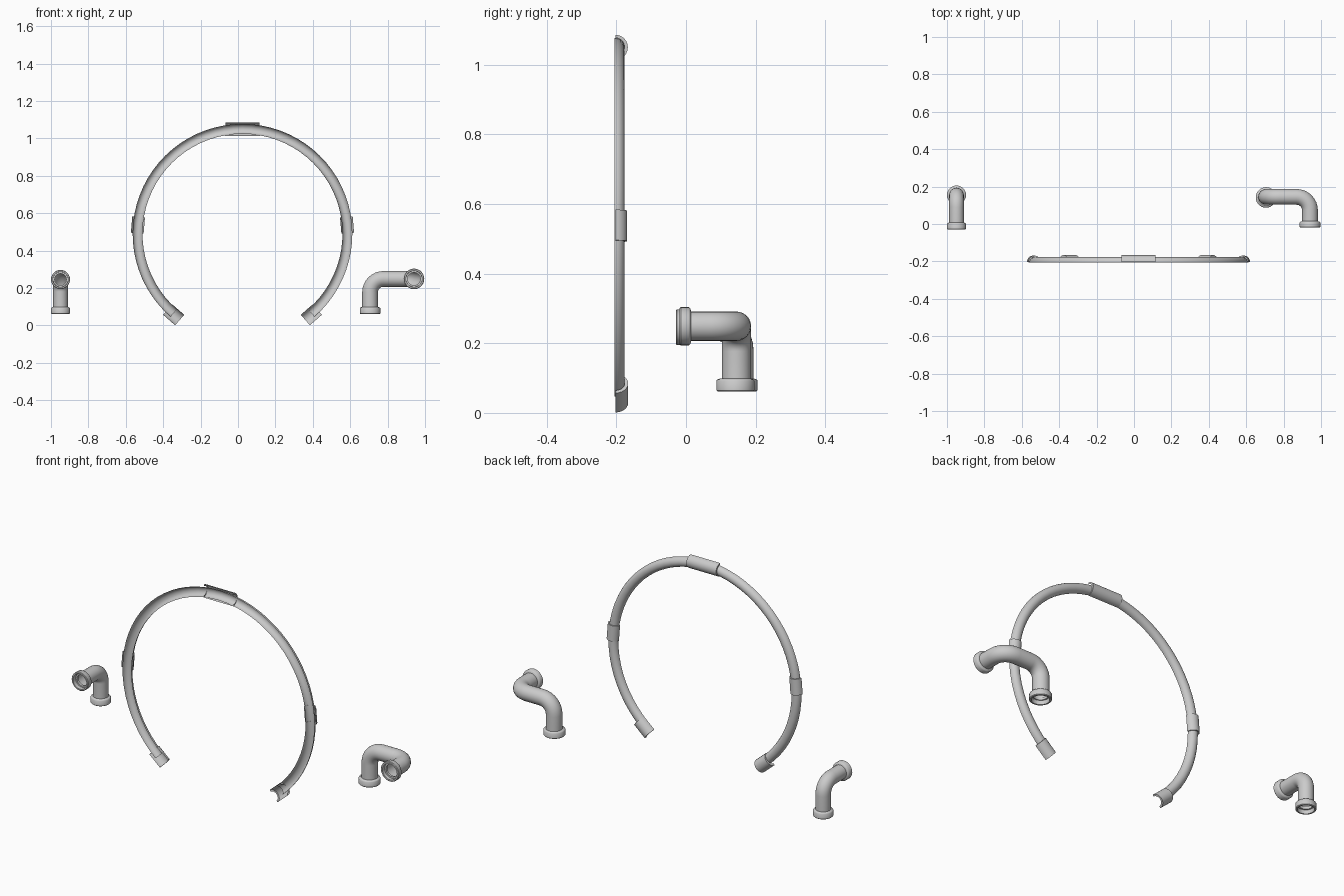
import bpy, bmesh, math
from mathutils import Vector, Matrix

if "Cube" in bpy.data.objects:
    bpy.data.objects.remove(bpy.data.objects["Cube"])

RING = Vector((0.024, -0.203, 0.49))
RING_R = 0.561


def finish(name, bm, angle=40):
    bmesh.ops.remove_doubles(bm, verts=bm.verts, dist=1e-5)
    bmesh.ops.recalc_face_normals(bm, faces=bm.faces)
    me = bpy.data.meshes.new(name)
    bm.to_mesh(me)
    bm.free()
    ob = bpy.data.objects.new(name, me)
    bpy.context.collection.objects.link(ob)
    bpy.ops.object.select_all(action='DESELECT')
    ob.select_set(True)
    bpy.context.view_layer.objects.active = ob
    bpy.ops.object.shade_smooth_by_angle(angle=math.radians(angle))
    return ob


def skin(bm, rows, closed=False):
    """Join rows of points into a strip surface."""
    vs = [[bm.verts.new(p) for p in r] for r in rows]
    n = len(vs[0])
    for a, b in zip(vs, vs[1:]):
        for i in range(n if closed else n - 1):
            j = (i + 1) % n
            bm.faces.new((a[i], a[j], b[j], b[i]))


def fillet(points, radius, steps=8):
    """Round the right-angled corners of a path."""
    pts = [Vector(p) for p in points]
    out = [pts[0]]
    for a, b, c in zip(pts, pts[1:], pts[2:]):
        u, v = (a - b).normalized(), (c - b).normalized()
        centre = b + (u + v) * radius
        for k in range(steps + 1):
            t = math.pi / 2 * k / steps
            out.append(centre - v * radius * math.cos(t) - u * radius * math.sin(t))
    return out + [pts[-1]]


def pipe(name, path, r, sides=24):
    bm = bmesh.new()
    rows, prev, ref = [], None, None
    for i, p in enumerate(path):
        d = (path[min(i + 1, len(path) - 1)] - path[max(i - 1, 0)]).normalized()
        if prev is None:
            ref = d.orthogonal().normalized()
        else:
            ref = prev.rotation_difference(d) @ ref
        prev = d
        s = d.cross(ref)
        rows.append([p + r * (ref * math.cos(2 * math.pi * k / sides)
                              + s * math.sin(2 * math.pi * k / sides)) for k in range(sides)])
    skin(bm, rows, True)
    finish(name, bm)


def flange(name, mouth, inward, big, small, depth, sides=28):
    """Hollow collar turned around a pipe mouth."""
    prof = [(small, depth + 0.003), (big - 0.003, depth), (big, depth - 0.004), (big, 0.003),
            (big - 0.003, 0), (small + 0.002, 0), (small + 0.001, depth * 0.6),
            (small - 0.008, depth * 0.6), (small - 0.008, depth)]
    q = Vector((0, 0, 1)).rotation_difference(Vector(inward))
    bm = bmesh.new()
    skin(bm, [[Vector(mouth) + q @ Vector((r * math.cos(2 * math.pi * k / sides),
              r * math.sin(2 * math.pi * k / sides), h)) for k in range(sides)]
              for r, h in prof], True)
    finish(name, bm)


def half_collar(name, dx, dz, tilt, length, r, tube_r=0.027, sides=12):
    """Half-round sleeve, open to the front; tilt turns it within the ring plane."""
    m = Matrix.Translation(RING + Vector((dx, 0, dz))) @ Matrix.Rotation(-math.radians(tilt), 4, 'Y')
    h = length / 2
    prof = [(tube_r, -h), (r, -h), (r, h), (tube_r, h)]
    bm = bmesh.new()
    skin(bm, [[m @ Vector((x, q * math.sin(math.pi * k / sides), q * math.cos(math.pi * k / sides)))
               for k in range(sides + 1)] for q, x in prof])
    finish(name, bm)


# Half-round ring channel, open at the bottom and toward the front
bm = bmesh.new()
rows = []
for i in range(57):
    a = math.radians(-139 + 278 * i / 56)
    out = Vector((math.sin(a), 0, math.cos(a)))
    row = []
    for k in range(11):
        t = math.radians(-6 + 192 * k / 10)
        row.append(RING + out * (RING_R + 0.0265 * math.cos(t)) + Vector((0, 0.0265 * math.sin(t), 0)))
    rows.append(row)
skin(bm, rows)
finish("ring_channel", bm)

# Sleeves on the ring
half_collar("top_sleeve", 0, 0.56, 0, 0.182, 0.036)
for side, s in (("left", -1), ("right", 1)):
    half_collar(side + "_sleeve", s * 0.559, 0.047, s * 94.8, 0.088, 0.034)
    half_collar(side + "_end_sleeve", s * 0.368, -0.433, s * 41, 0.085, 0.037)

# Left elbow pipe
pipe("left_elbow", fillet([(-0.949, 0.155, 0.075), (-0.949, 0.155, 0.246), (-0.949, -0.012, 0.246)], 0.065), 0.039)
flange("left_elbow_base_flange", (-0.949, 0.155, 0.062), (0, 0, 1), 0.051, 0.039, 0.034)
flange("left_elbow_front_flange", (-0.949, -0.029, 0.246), (0, 1, 0), 0.051, 0.039, 0.034)

# Right double-bend pipe
pipe("right_elbow", fillet([(0.706, 0.145, 0.075), (0.706, 0.145, 0.249),
                            (0.941, 0.145, 0.249), (0.941, 0.0, 0.249)], 0.072), 0.042)
flange("right_elbow_base_flange", (0.706, 0.142, 0.062), (0, 0, 1), 0.055, 0.042, 0.034)
flange("right_elbow_front_flange", (0.941, -0.018, 0.249), (0, 1, 0), 0.055, 0.042, 0.03)
